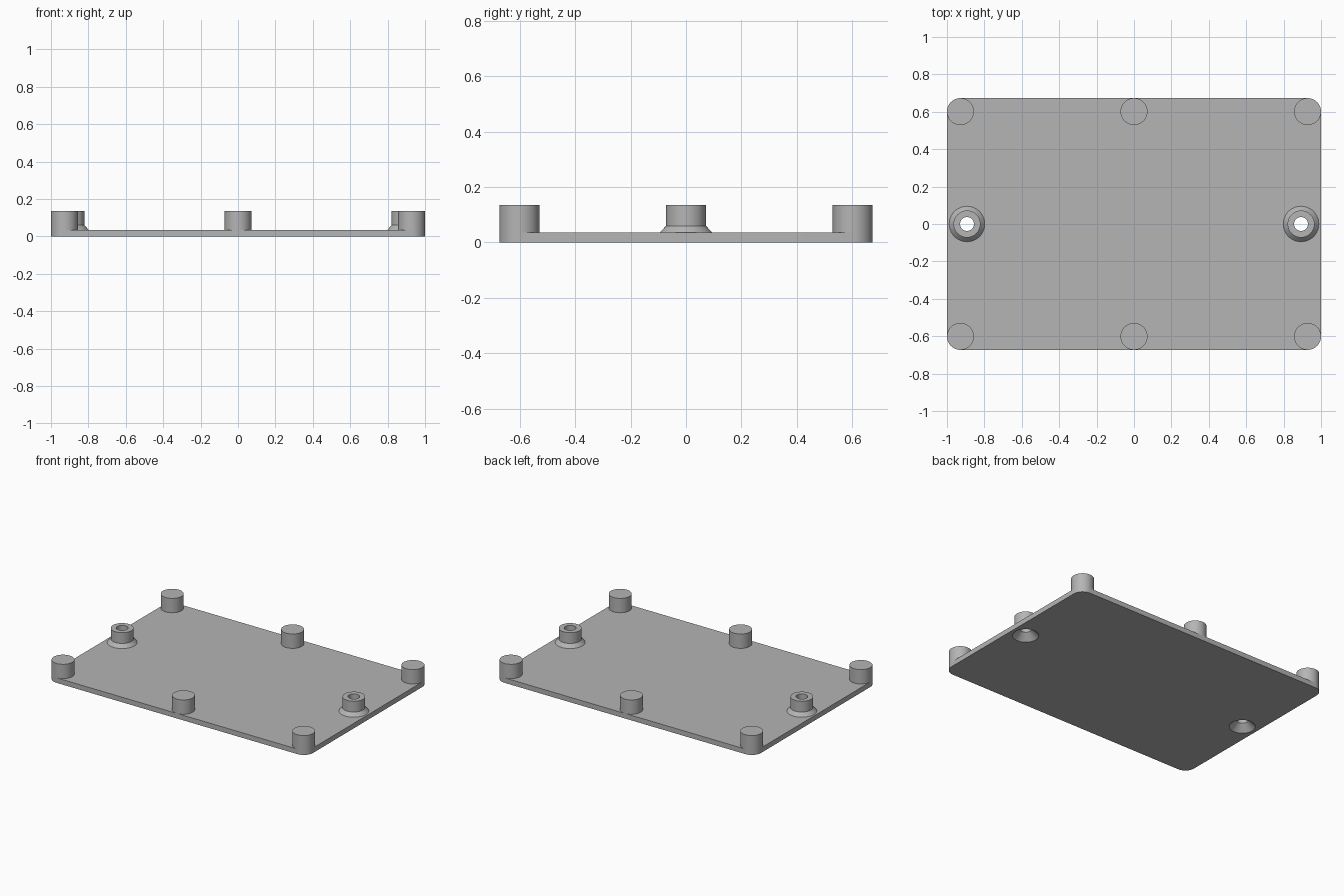
import bpy
import bmesh
import math
from mathutils import Matrix, Vector

default = bpy.data.objects.get("Cube")
if default:
    bpy.data.objects.remove(default, do_unlink=True)

HALF_X, HALF_Y = 1.0, 0.673
PLATE, HEIGHT, RADIUS = 0.035, 0.135, 0.072
BOSS_X, BORE, SINK = 0.893, 0.037, 0.083

grey = bpy.data.materials.new("light grey")
grey.use_nodes = True
colour = (0.46, 0.46, 0.46, 1)
grey.diffuse_color = colour
grey.node_tree.nodes["Principled BSDF"].inputs["Base Color"].default_value = colour


def make(name, bm, location=(0, 0, 0)):
    bmesh.ops.recalc_face_normals(bm, faces=bm.faces)
    mesh = bpy.data.meshes.new(name)
    bm.to_mesh(mesh)
    bm.free()
    mesh.materials.append(grey)
    obj = bpy.data.objects.new(name, mesh)
    obj.location = location
    bpy.context.collection.objects.link(obj)
    return obj


def smooth(obj):
    bpy.ops.object.select_all(action='DESELECT')
    obj.select_set(True)
    bpy.context.view_layer.objects.active = obj
    bpy.ops.object.shade_smooth_by_angle(angle=math.radians(30))


def cylinder(name, r_low, r_high, z_low, z_high, x, y):
    bm = bmesh.new()
    bmesh.ops.create_cone(bm, cap_ends=True, segments=64, radius1=r_low,
                          radius2=r_high, depth=z_high - z_low)
    return make(name, bm, (x, y, (z_low + z_high) / 2))


# Base plate with rounded corners
bm = bmesh.new()
bmesh.ops.create_cube(bm, size=1, matrix=Matrix.Translation((0, 0, PLATE / 2))
                      @ Matrix.Diagonal((2 * HALF_X, 2 * HALF_Y, PLATE, 1)))
uprights = [e for e in bm.edges
            if abs(e.verts[0].co.z - e.verts[1].co.z) > PLATE / 2]
bmesh.ops.bevel(bm, geom=uprights, offset=RADIUS, segments=16,
                profile=0.5, affect='EDGES')
plate = make("base_plate", bm)

# Countersunk screw holes through the plate
cutters = []
for x in (-BOSS_X, BOSS_X):
    cutter = cylinder("hole_cutter", SINK + 0.02, BORE, -0.02, SINK - BORE, x, 0)
    cutter.hide_render = True
    cutters.append(cutter)
    cut = plate.modifiers.new("screw_hole", 'BOOLEAN')
    cut.operation = 'DIFFERENCE'
    cut.solver = 'EXACT'
    cut.object = cutter
graph = bpy.context.evaluated_depsgraph_get()
cut_mesh = bpy.data.meshes.new_from_object(plate.evaluated_get(graph))
plate.modifiers.clear()
plate.data = cut_mesh
for cutter in cutters:
    bpy.data.objects.remove(cutter, do_unlink=True)
smooth(plate)

# Six solid posts along the front and back edges
post_x, post_y = HALF_X - RADIUS, HALF_Y - RADIUS
for end, y in (("front", -post_y), ("back", post_y)):
    for side, x in (("right", -post_x), ("middle", 0), ("left", post_x)):
        smooth(cylinder(f"{end}_{side}_post", RADIUS, RADIUS, PLATE, HEIGHT, x, y))

# Hollow screw bosses with a flared foot, turned from a closed profile
profile = [(SINK - PLATE, PLATE), (BORE, SINK - BORE), (BORE, HEIGHT),
           (RADIUS, HEIGHT), (RADIUS, 0.06), (0.095, PLATE)]
for side, x in (("right", -BOSS_X), ("left", BOSS_X)):
    bm = bmesh.new()
    ring = [bm.verts.new((r, 0, z)) for r, z in profile]
    edges = [bm.edges.new((a, b)) for a, b in zip(ring, ring[1:] + ring[:1])]
    bmesh.ops.spin(bm, geom=ring + edges, cent=Vector(), axis=(0, 0, 1),
                   angle=math.tau, steps=64)
    bmesh.ops.remove_doubles(bm, verts=bm.verts, dist=0.0001)
    smooth(make(f"{side}_screw_boss", bm, (x, 0, 0)))
